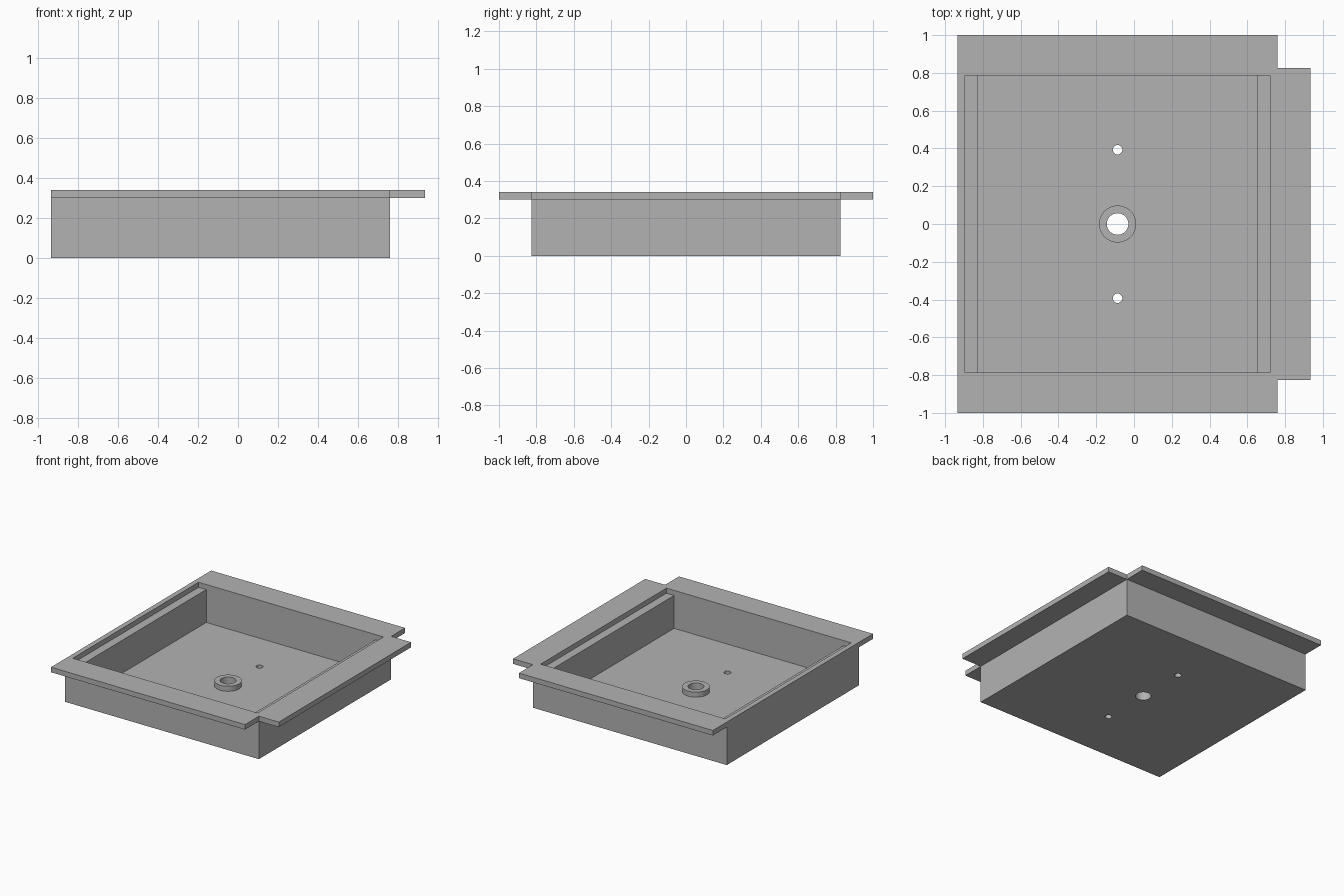
import bpy, bmesh, math

if "Cube" in bpy.data.objects:
    bpy.data.objects.remove(bpy.data.objects["Cube"])

grey = bpy.data.materials.new("plain_grey")
grey.diffuse_color = (0.45, 0.45, 0.45, 1)
grey.use_nodes = True
grey.node_tree.nodes["Principled BSDF"].inputs["Base Color"].default_value = grey.diffuse_color

CX = -0.087          # centre of the tray body in x
FLOOR, SHELF, TOP = 0.04, 0.30, 0.34


def prism(name, outline, z0, z1):
    """Extrude a flat outline from z0 to z1."""
    bm = bmesh.new()
    face = bm.faces.new([bm.verts.new((x, y, z0)) for x, y in outline])
    up = bmesh.ops.extrude_face_region(bm, geom=[face])
    for v in up["geom"]:
        if isinstance(v, bmesh.types.BMVert):
            v.co.z = z1
    bmesh.ops.recalc_face_normals(bm, faces=bm.faces)
    mesh = bpy.data.meshes.new(name)
    bm.to_mesh(mesh)
    bm.free()
    mesh.materials.append(grey)
    obj = bpy.data.objects.new(name, mesh)
    bpy.context.collection.objects.link(obj)
    return obj


def rect(hx, hy):
    return [(CX - hx, -hy), (CX + hx, -hy), (CX + hx, hy), (CX - hx, hy)]


def circle(r, y=0.0, n=48):
    return [(CX + r * math.cos(2 * math.pi * i / n),
             y + r * math.sin(2 * math.pi * i / n)) for i in range(n)]


def combine(target, other, operation):
    """Apply a boolean and remove the helper."""
    mod = target.modifiers.new(operation.lower(), 'BOOLEAN')
    mod.operation = operation
    mod.solver = 'EXACT'
    mod.object = other
    bpy.context.view_layer.objects.active = target
    bpy.ops.object.modifier_apply(modifier=mod.name)
    bpy.data.objects.remove(other, do_unlink=True)


# Tray body
tray = prism("tray", rect(0.848, 0.826), 0, TOP)

# Rim flange on three sides, notched at the two right corners
x0, x1, x2 = CX - 0.848, CX + 0.848, 0.935
flange = prism("flange", [(x0, -1), (x1, -1), (x1, -0.826), (x2, -0.826),
                          (x2, 0.826), (x1, 0.826), (x1, 1), (x0, 1)], SHELF, TOP)
combine(tray, flange, 'UNION')

# Shallow recess leaving side ledges, then the deep basin
combine(tray, prism("recess", rect(0.808, 0.786), SHELF, 0.5), 'DIFFERENCE')
combine(tray, prism("basin", rect(0.741, 0.786), FLOOR, 0.5), 'DIFFERENCE')

# Raised collar around the centre hole
combine(tray, prism("collar", circle(0.098), 0.02, 0.08), 'UNION')

# Centre hole and two small holes through the floor
for radius, y in ((0.057, 0), (0.025, 0.393), (0.025, -0.393)):
    combine(tray, prism("bore", circle(radius, y), -0.1, 0.2), 'DIFFERENCE')

# Smooth round walls, keep the box edges sharp
tray.select_set(True)
bpy.context.view_layer.objects.active = tray
bpy.ops.object.shade_smooth_by_angle(angle=math.radians(30))
